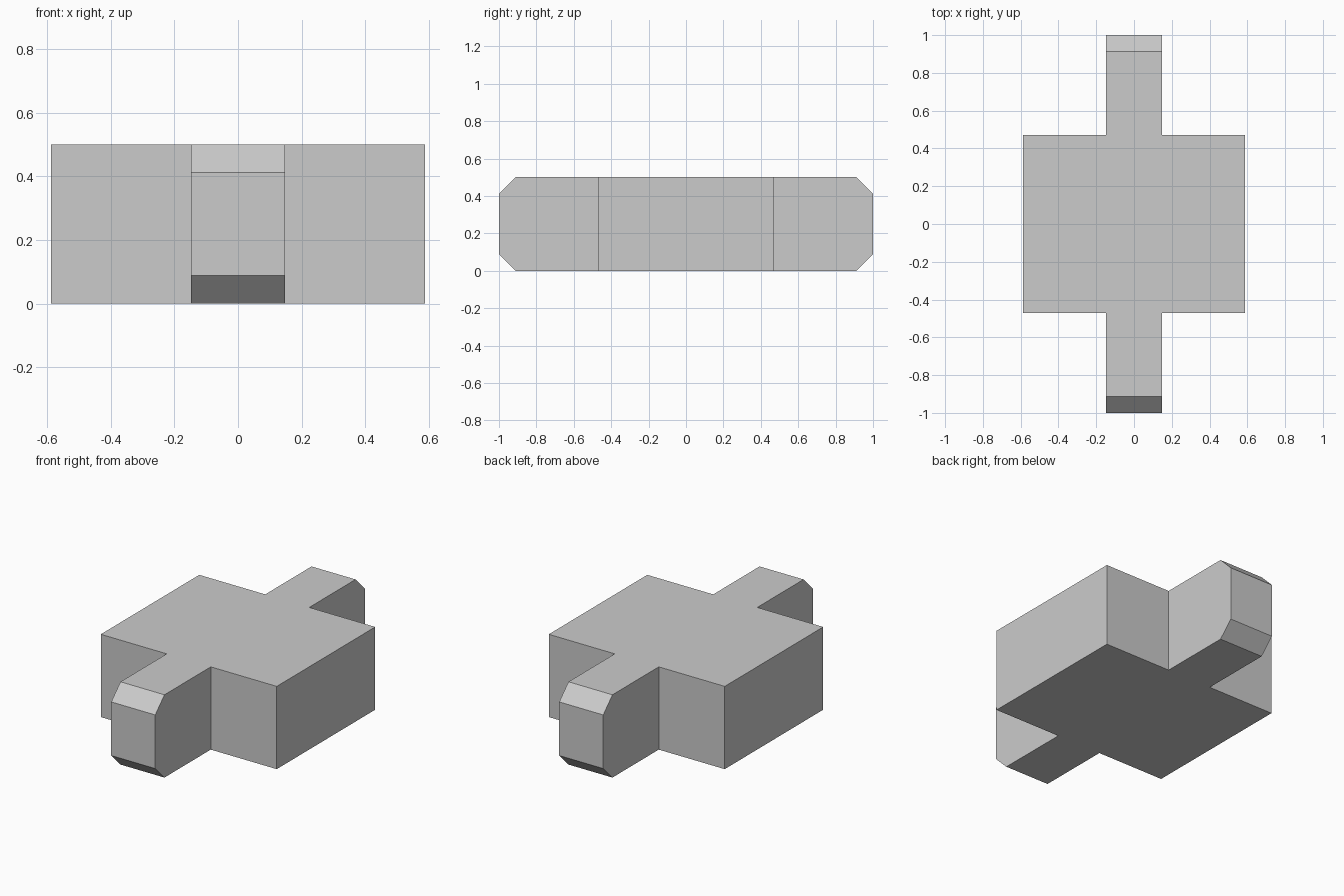
import bpy
import bmesh

cube = bpy.data.objects.get("Cube")
if cube:
    bpy.data.objects.remove(cube, do_unlink=True)

BODY_X, BODY_Y = 0.588, 0.47   # half sizes of the block
ARM_X, ARM_Y = 0.147, 1.0      # half width and reach of the end lugs
HEIGHT, CHAMFER = 0.5, 0.088

bm = bmesh.new()

# Cross-shaped outline: one quarter, turned into the other three by mirroring
quarter = [(BODY_X, BODY_Y), (ARM_X, BODY_Y), (ARM_X, ARM_Y)]
half = quarter + [(-x, y) for x, y in reversed(quarter)]
outline = half + [(-x, -y) for x, y in half]
base = bm.faces.new([bm.verts.new((x, y, 0)) for x, y in outline])

# Raise the outline into a solid
raised = bmesh.ops.extrude_face_region(bm, geom=[base], use_keep_orig=True)
top = [v for v in raised["geom"] if isinstance(v, bmesh.types.BMVert)]
bmesh.ops.translate(bm, verts=top, vec=(0, 0, HEIGHT))
bmesh.ops.recalc_face_normals(bm, faces=bm.faces)

# Chamfer the top and bottom edges of both lug ends
end_edges = [e for e in bm.edges
             if all(abs(v.co.y) > ARM_Y - 0.01 for v in e.verts)
             and abs(e.verts[0].co.x - e.verts[1].co.x) > ARM_X]
bmesh.ops.bevel(bm, geom=end_edges, offset=CHAMFER, offset_type='OFFSET',
                segments=1, profile=0.5, affect='EDGES')
bmesh.ops.recalc_face_normals(bm, faces=bm.faces)

mesh = bpy.data.meshes.new("block_with_lugs")
bm.to_mesh(mesh)
bm.free()
block = bpy.data.objects.new("block_with_lugs", mesh)
bpy.context.collection.objects.link(block)
